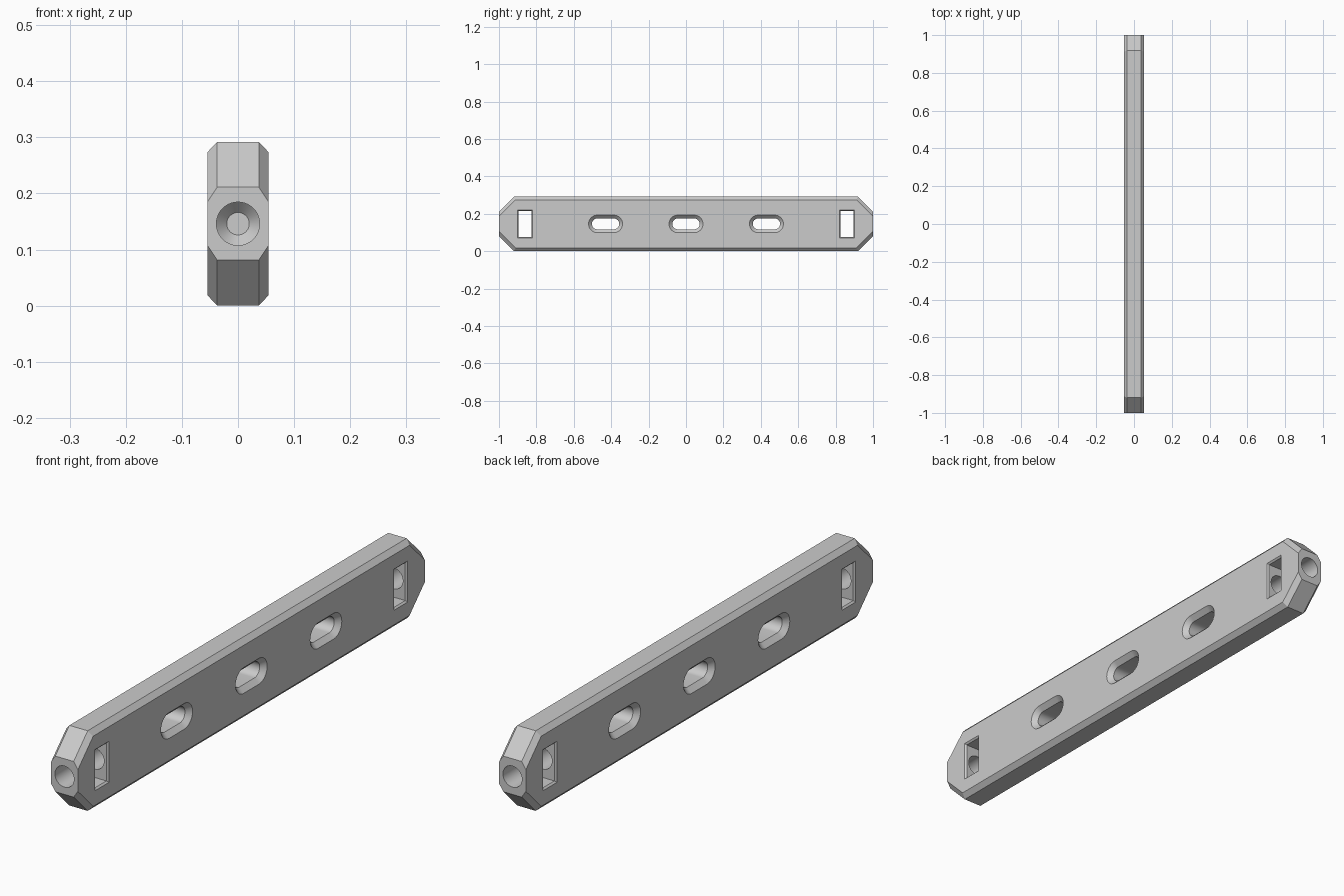
import bpy, bmesh, math

if "Cube" in bpy.data.objects:
    bpy.data.objects.remove(bpy.data.objects["Cube"])

CZ = 0.146          # centre height of all openings
H = 2 * CZ          # bar height


def loft(name, rings):
    """Closed solid through a list of equal-length point rings."""
    bm = bmesh.new()
    loops = [[bm.verts.new(p) for p in r] for r in rings]
    n = len(loops[0])
    for a, b in zip(loops, loops[1:]):
        for i in range(n):
            j = (i + 1) % n
            bm.faces.new((a[i], a[j], b[j], b[i]))
    bm.faces.new(loops[0])
    bm.faces.new(loops[-1])
    bmesh.ops.recalc_face_normals(bm, faces=bm.faces)
    bmesh.ops.dissolve_limit(bm, angle_limit=0.002, verts=bm.verts, edges=bm.edges)
    me = bpy.data.meshes.new(name)
    bm.to_mesh(me)
    bm.free()
    ob = bpy.data.objects.new(name, me)
    bpy.context.collection.objects.link(ob)
    return ob


def octagon(x, inset):
    # side outline, inset from top, bottom and the diagonal corners only
    h = CZ - inset
    tip = 0.065 - inset * (math.sqrt(2) if inset else 0)
    y = 1 - (h - tip)
    pts = [(1, -tip), (1, tip), (y, h), (-y, h), (-1, tip), (-1, -tip), (-y, -h), (y, -h)]
    return [(x, p, CZ + q) for p, q in pts]


def capsule(x, yc, r, half=0.044, seg=16):
    pts = []
    for side in (1, -1):
        for k in range(seg + 1):
            a = -math.pi / 2 + math.pi * k / seg
            pts.append((x, yc + side * (half + r * math.cos(a)), CZ + side * r * math.sin(a)))
    return pts


def rect(x, yc, hy, hz):
    return [(x, yc + a * hy, CZ + b * hz) for a, b in ((-1, -1), (1, -1), (1, 1), (-1, 1))]


def circle(y, r, n=48):
    return [(r * math.cos(2 * math.pi * k / n), y, CZ + r * math.sin(2 * math.pi * k / n))
            for k in range(n)]


# chamfered bar
bar = loft("bar", [octagon(-0.054, 0.018), octagon(-0.037, 0),
                   octagon(0.037, 0), octagon(0.054, 0.018)])

cutters = []
# three chamfered slots
for y in (-0.43, 0, 0.43):
    cutters.append(loft("slot_cutter", [capsule(x, y, r) for x, r in
                   ((-0.064, 0.057), (-0.036, 0.029), (0.036, 0.029), (0.064, 0.057))]))
for s in (-1, 1):
    # nut window near each end
    cutters.append(loft("window_cutter", [rect(x, s * 0.861, 0.034 + c, 0.069 + c) for x, c in
                   ((-0.064, 0.016), (-0.048, 0), (0.048, 0), (0.064, 0.016))]))
    # blind bolt hole with a tapered bottom
    cutters.append(loft("hole_cutter", [circle(s * y, r) for y, r in
                   ((1.05, 0.0385), (0.74, 0.0385), (0.72, 0.02))]))

bpy.ops.object.select_all(action='DESELECT')
bar.select_set(True)
bpy.context.view_layer.objects.active = bar
for c in cutters:
    c.hide_render = True
    m = bar.modifiers.new("cut", 'BOOLEAN')
    m.operation = 'DIFFERENCE'
    m.solver = 'EXACT'
    m.object = c
    bpy.ops.object.modifier_apply(modifier=m.name)
    bpy.data.objects.remove(c, do_unlink=True)

bpy.ops.object.shade_smooth_by_angle(angle=math.radians(25))
